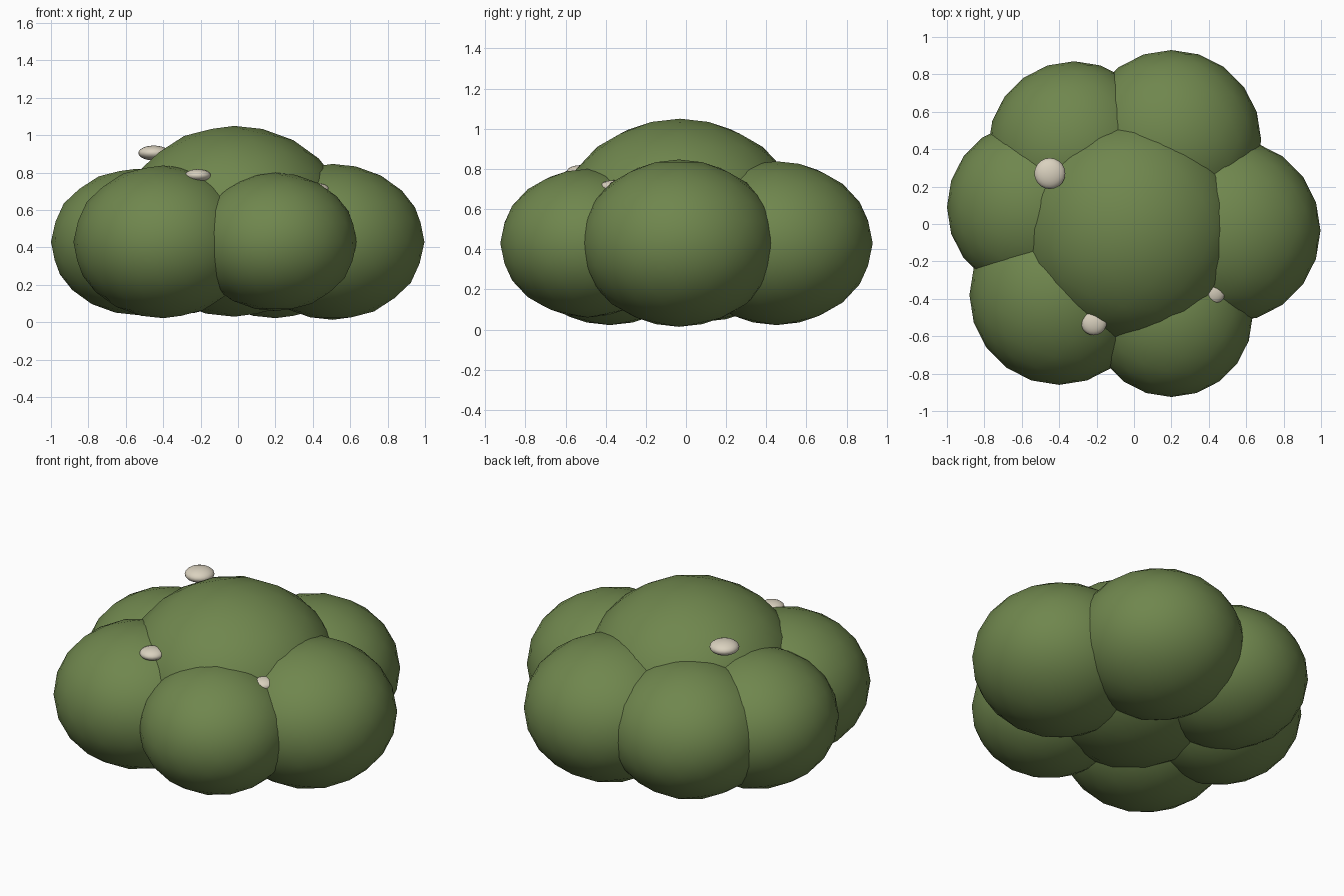
import bpy

if "Cube" in bpy.data.objects:
    bpy.data.objects.remove(bpy.data.objects["Cube"])


def make_material(name, rgb):
    m = bpy.data.materials.new(name)
    m.diffuse_color = (*rgb, 1.0)
    m.use_nodes = True
    m.node_tree.nodes["Principled BSDF"].inputs["Base Color"].default_value = m.diffuse_color
    return m


leaf_green = make_material("leaf_green", (0.16, 0.24, 0.075))
blossom_cream = make_material("blossom_cream", (0.70, 0.64, 0.52))


def finish(name, center, scale, mat):
    ob = bpy.context.object
    ob.name = name
    ob.location = center
    ob.scale = scale
    bpy.ops.object.transform_apply(location=False, rotation=False, scale=True)
    bpy.ops.object.shade_smooth()
    ob.data.materials.append(mat)


# Foliage clumps: squashed balls, a big middle one and a ring of six
clumps = [
    ("middle_clump", -0.02, -0.03, 0.54, 0.60),
    ("right_clump", 0.507, -0.035, 0.43, 0.49),
    ("back_right_clump", 0.20, 0.45, 0.43, 0.48),
    ("back_left_clump", -0.32, 0.41, 0.43, 0.46),
    ("left_clump", -0.54, 0.09, 0.43, 0.46),
    ("front_left_clump", -0.40, -0.38, 0.43, 0.48),
    ("front_right_clump", 0.20, -0.49, 0.43, 0.435),
]
for name, x, y, z, r in clumps:
    bpy.ops.mesh.primitive_ico_sphere_add(subdivisions=3, radius=1)
    finish(name, (x, y, z), (r, r, r * 0.85), leaf_green)

# Small flattened blossoms resting on the foliage
blossoms = [
    ("back_blossom", -0.45, 0.27, 0.905, 0.083),
    ("front_blossom", -0.215, -0.525, 0.785, 0.07),
    ("right_blossom", 0.42, -0.36, 0.71, 0.07),
]
for name, x, y, z, r in blossoms:
    bpy.ops.mesh.primitive_uv_sphere_add(segments=20, ring_count=12, radius=1)
    finish(name, (x, y, z), (r, r, r * 0.48), blossom_cream)
